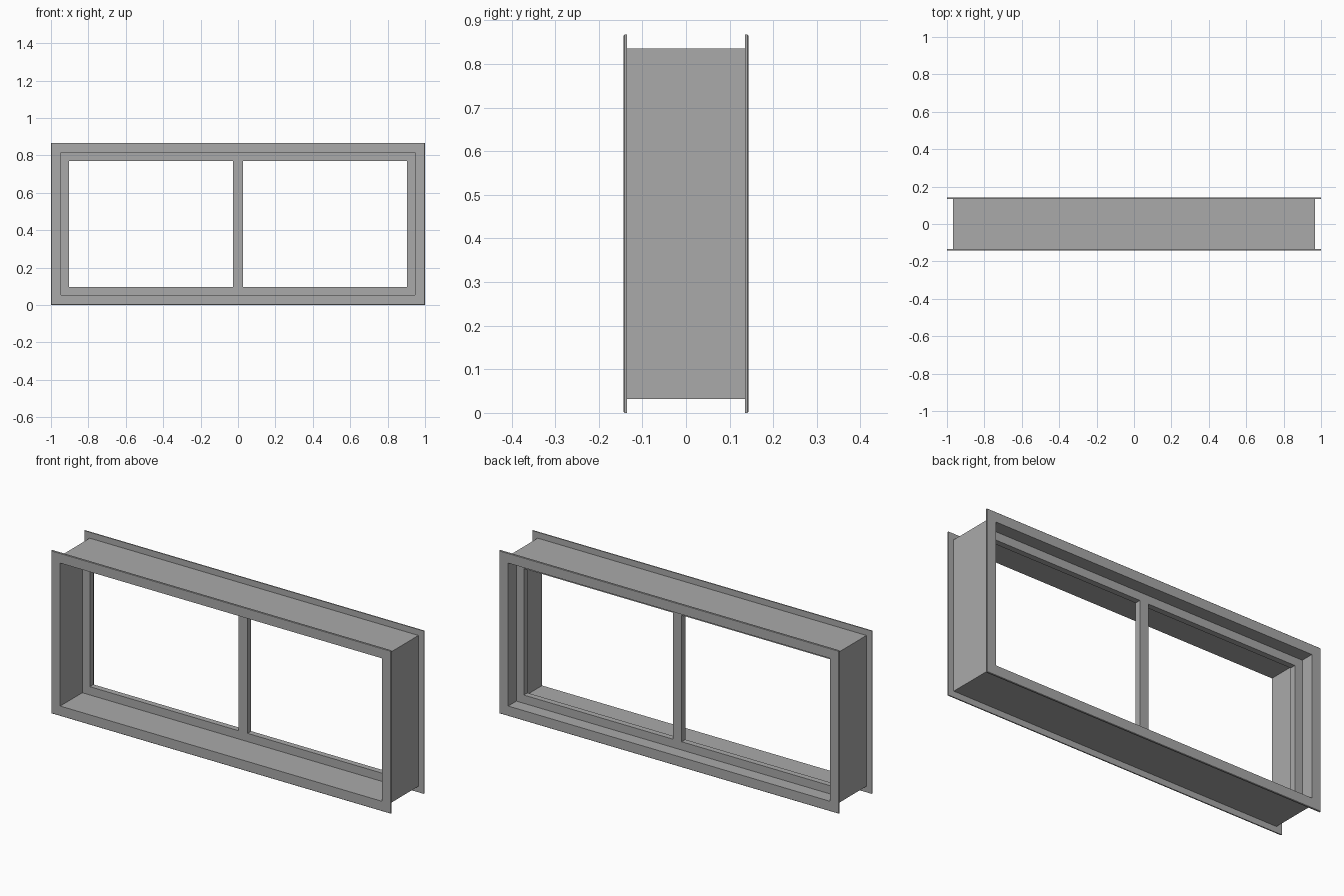
import bpy
import bmesh

if "Cube" in bpy.data.objects:
    bpy.data.objects.remove(bpy.data.objects["Cube"], do_unlink=True)

WIDTH, HEIGHT = 2.0, 0.867

# Single painted-metal colour
grey = bpy.data.materials.new("plain grey")
grey.use_nodes = True
colour = (0.4, 0.4, 0.4, 1.0)
grey.diffuse_color = colour
grey.node_tree.nodes["Principled BSDF"].inputs["Base Color"].default_value = colour


def finish(name, bm):
    bmesh.ops.recalc_face_normals(bm, faces=bm.faces)
    mesh = bpy.data.meshes.new(name)
    bm.to_mesh(mesh)
    bm.free()
    mesh.materials.append(grey)
    obj = bpy.data.objects.new(name, mesh)
    bpy.context.collection.objects.link(obj)
    return obj


def rectangular_ring(name, profile):
    """Sweep a closed (inset, y) profile round the outer rectangle, mitred."""
    bm = bmesh.new()
    loops = []
    for sx, top in ((-1, 0), (1, 0), (1, 1), (-1, 1)):
        loops.append([bm.verts.new((sx * (WIDTH / 2 - d), y,
                                    HEIGHT - d if top else d))
                      for d, y in profile])
    n = len(profile)
    for i in range(4):
        a, b = loops[i], loops[(i + 1) % 4]
        for j in range(n):
            k = (j + 1) % n
            bm.faces.new((a[j], a[k], b[k], b[j]))
    return finish(name, bm)


def bar(name, x, y, z):
    bm = bmesh.new()
    bmesh.ops.create_cube(bm, size=1)
    for v in bm.verts:
        v.co = [lo + (c + 0.5) * (hi - lo)
                for c, (lo, hi) in zip(v.co, (x, y, z))]
    return finish(name, bm)


# Casing: deep jamb with a thin eased flange on both faces
Y, T, EASE = 0.143, 0.008, 0.002
JAMB_OUT, JAMB_IN = 0.032, 0.053
half = [(JAMB_IN, Y), (EASE, Y), (0, Y - EASE), (0, Y - T), (JAMB_OUT, Y - T)]
casing = half + [(d, -y) for d, y in reversed(half)]
rectangular_ring("window_casing", casing)

# Sash set towards the back, divided by a central mullion
SASH_Y = (0.043, 0.074)
SASH_IN = 0.097
rectangular_ring("sash_frame", [(JAMB_IN, SASH_Y[0]), (JAMB_IN, SASH_Y[1]),
                                (SASH_IN, SASH_Y[1]), (SASH_IN, SASH_Y[0])])
bar("centre_mullion", (-0.026, 0.026), SASH_Y, (SASH_IN, HEIGHT - SASH_IN))
